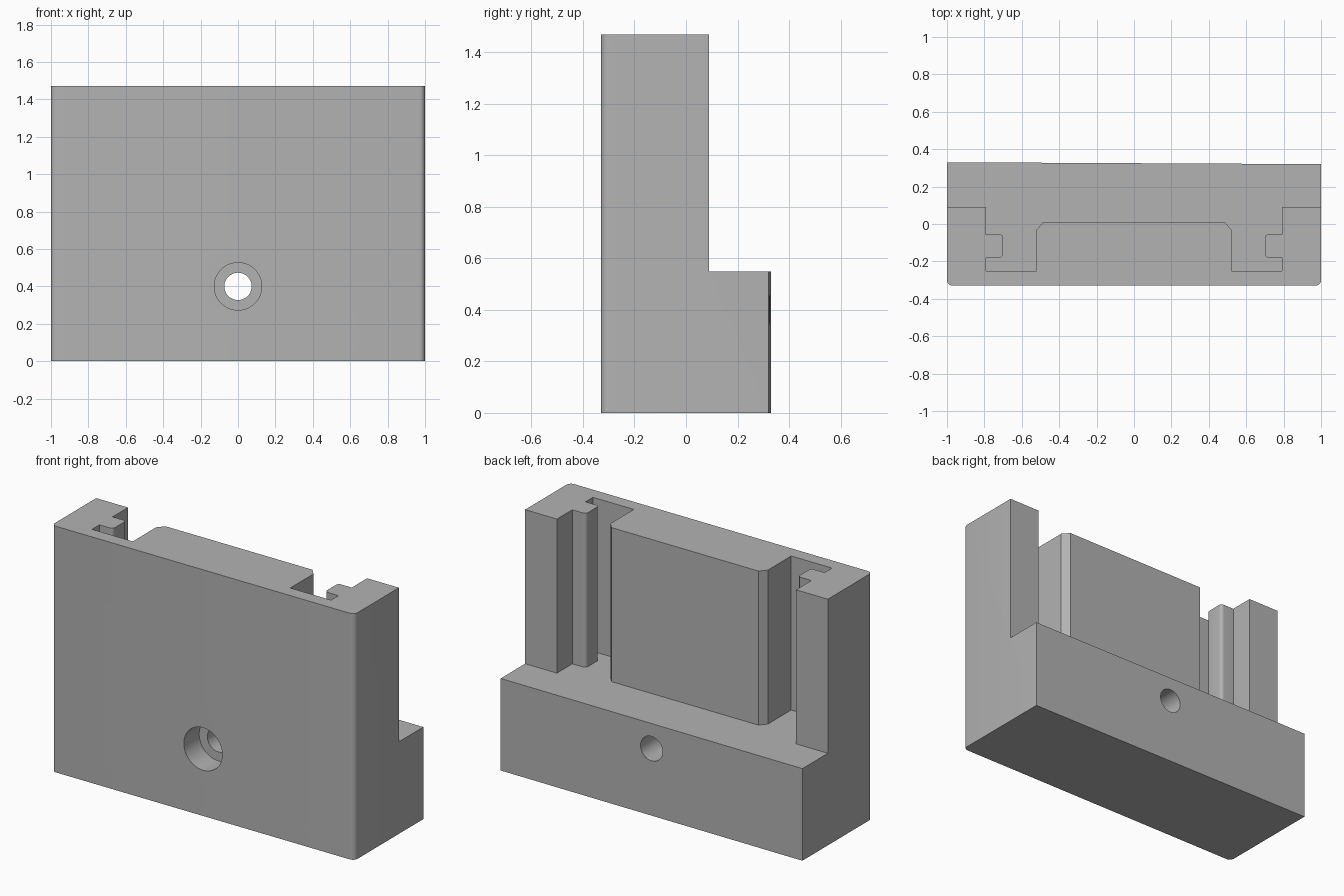
import bpy, bmesh, math
from mathutils import Matrix

cube = bpy.data.objects.get("Cube")
if cube:
    bpy.data.objects.remove(cube, do_unlink=True)

HEIGHT, LEDGE, HOLE_Z = 1.47, 0.55, 0.4

grey = bpy.data.materials.new("plain grey")
grey.use_nodes = True
color = (0.45, 0.45, 0.45, 1)
grey.diffuse_color = color
grey.node_tree.nodes["Principled BSDF"].inputs["Base Color"].default_value = color


def add_object(name, bm):
    bmesh.ops.recalc_face_normals(bm, faces=bm.faces)
    mesh = bpy.data.meshes.new(name)
    bm.to_mesh(mesh)
    bm.free()
    mesh.materials.append(grey)
    obj = bpy.data.objects.new(name, mesh)
    bpy.context.collection.objects.link(obj)
    return obj


def prism(name, outline, z0, z1):
    bm = bmesh.new()
    face = bm.faces.new([bm.verts.new((x, y, z0)) for x, y in outline])
    top = bmesh.ops.extrude_face_region(bm, geom=[face])["geom"]
    verts = [v for v in top if isinstance(v, bmesh.types.BMVert)]
    bmesh.ops.translate(bm, verts=verts, vec=(0, 0, z1 - z0))
    return add_object(name, bm)


def bore(name, radius, y0, y1):
    bm = bmesh.new()
    place = Matrix.Translation((0, (y0 + y1) / 2, HOLE_Z)) @ Matrix.Rotation(math.pi / 2, 4, 'X')
    bmesh.ops.create_cone(bm, cap_ends=True, segments=48, radius1=radius,
                          radius2=radius, depth=y1 - y0, matrix=place)
    return add_object(name, bm)


def corner(cx, cy, radius, start):
    angles = [math.radians(start + 15 * i) for i in range(7)]
    return [(cx + radius * math.cos(a), cy + radius * math.sin(a)) for a in angles]


# Block with rounded front edges and a slightly slanted back
R = 0.03
outline = corner(-1 + R, -0.33 + R, R, 180) + corner(1 - R, -0.33 + R, R, 270)
outline += [(1, 0.32), (-1, 0.33)]
body = prism("slotted_block", outline, 0, HEIGHT)

# Rear recess: central pad, deep side channels and tongues on the side posts
half = [(0.485, 0.01), (0.52, -0.03), (0.52, -0.25), (0.79, -0.25), (0.79, -0.18)]
half += reversed(corner(0.72, -0.16, 0.02, 180))
half += reversed(corner(0.72, -0.075, 0.02, 90))
half += [(0.79, -0.055), (0.79, 0.09), (1.1, 0.09), (1.1, 0.5)]
recess = prism("recess_cutter", half + [(-x, y) for x, y in reversed(half)], LEDGE, HEIGHT + 0.1)

# Through hole with a wide counterbore at the front
hole = bore("hole_cutter", 0.073, -0.5, 0.5)
counterbore = bore("counterbore_cutter", 0.127, -0.5, -0.185)

bpy.context.view_layer.objects.active = body
for cutter in (recess, hole, counterbore):
    cutter.hide_render = True
    mod = body.modifiers.new(cutter.name, 'BOOLEAN')
    mod.operation = 'DIFFERENCE'
    mod.solver = 'EXACT'
    mod.object = cutter
    bpy.ops.object.modifier_apply(modifier=mod.name)
    bpy.data.objects.remove(cutter, do_unlink=True)

# Smooth rounds, crisp edges
bpy.ops.object.select_all(action='DESELECT')
body.select_set(True)
bpy.ops.object.shade_smooth_by_angle(angle=math.radians(30))
